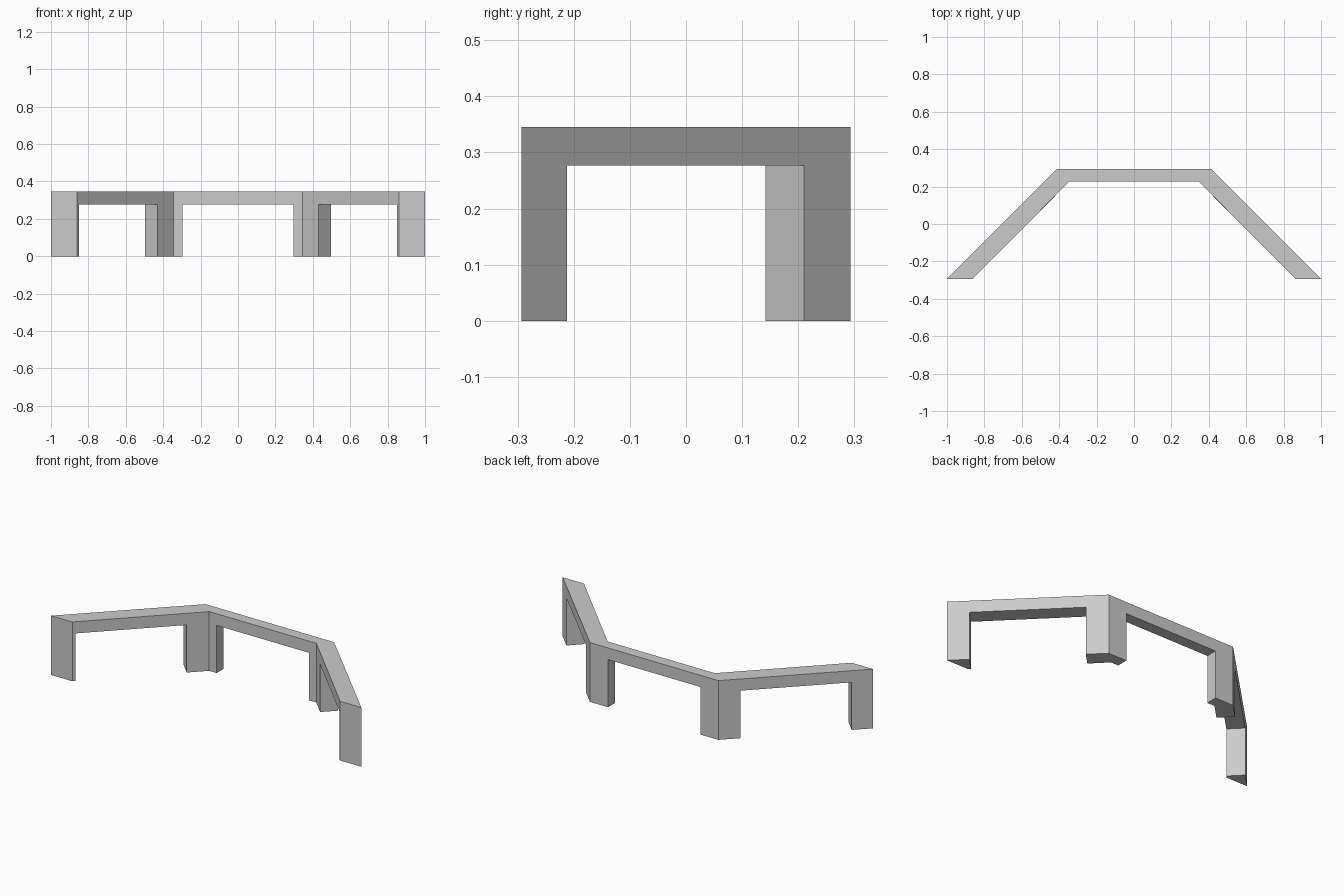
import bpy
import bmesh

cube = bpy.data.objects.get("Cube")
if cube:
    bpy.data.objects.remove(cube)

GREY = (0.6, 0.6, 0.6, 1.0)
UNDERSIDE, TOP = 0.277, 0.345

# Plan stations along the left half: (back edge point, front edge point)
half = [
    ((-1.0, -0.293), (-0.862, -0.293)),     # wing tip
    ((-0.919, -0.212), (-0.851, -0.281)),   # inside of end leg
    ((-0.497, 0.210), (-0.430, 0.142)),     # wing side of corner leg
    ((-0.414, 0.293), (-0.345, 0.228)),     # mitred corner
    ((-0.297, 0.293), (-0.297, 0.228)),     # centre side of corner leg
]
stations = half + [tuple((-x, y) for x, y in pair) for pair in reversed(half)]
leg_spans = {0, 2, 3, 5, 6, 8}


def block_faces(a, b, low, high):
    """Six sides of the block between stations a and b."""
    plan = [a[0], b[0], b[1], a[1]]
    bottom = [(x, y, low) for x, y in plan]
    top = [(x, y, high) for x, y in plan]
    sides = [(bottom[i], bottom[(i + 1) % 4], top[(i + 1) % 4], top[i])
             for i in range(4)]
    return [tuple(bottom), tuple(top)] + sides


# Sides shared by two blocks are internal, so they cancel out
shell = {}
for i, (a, b) in enumerate(zip(stations, stations[1:])):
    faces = block_faces(a, b, UNDERSIDE, TOP)
    if i in leg_spans:
        faces += block_faces(a, b, 0, UNDERSIDE)
    for face in faces:
        key = frozenset(face)
        if key in shell:
            del shell[key]
        else:
            shell[key] = face

bm = bmesh.new()
verts = {}
for face in shell.values():
    for co in face:
        if co not in verts:
            verts[co] = bm.verts.new(co)
    bm.faces.new([verts[co] for co in face])
bmesh.ops.recalc_face_normals(bm, faces=bm.faces)

# Merge coplanar faces into clean flat panels
bmesh.ops.dissolve_limit(bm, angle_limit=0.005, verts=bm.verts, edges=bm.edges)

mesh = bpy.data.meshes.new("angled_bench_frame")
bm.to_mesh(mesh)
bm.free()
frame = bpy.data.objects.new("angled_bench_frame", mesh)
bpy.context.collection.objects.link(frame)

# Plain grey finish
mat = bpy.data.materials.new("light grey")
mat.use_nodes = True
mat.diffuse_color = GREY
mat.node_tree.nodes["Principled BSDF"].inputs["Base Color"].default_value = GREY
mesh.materials.append(mat)
